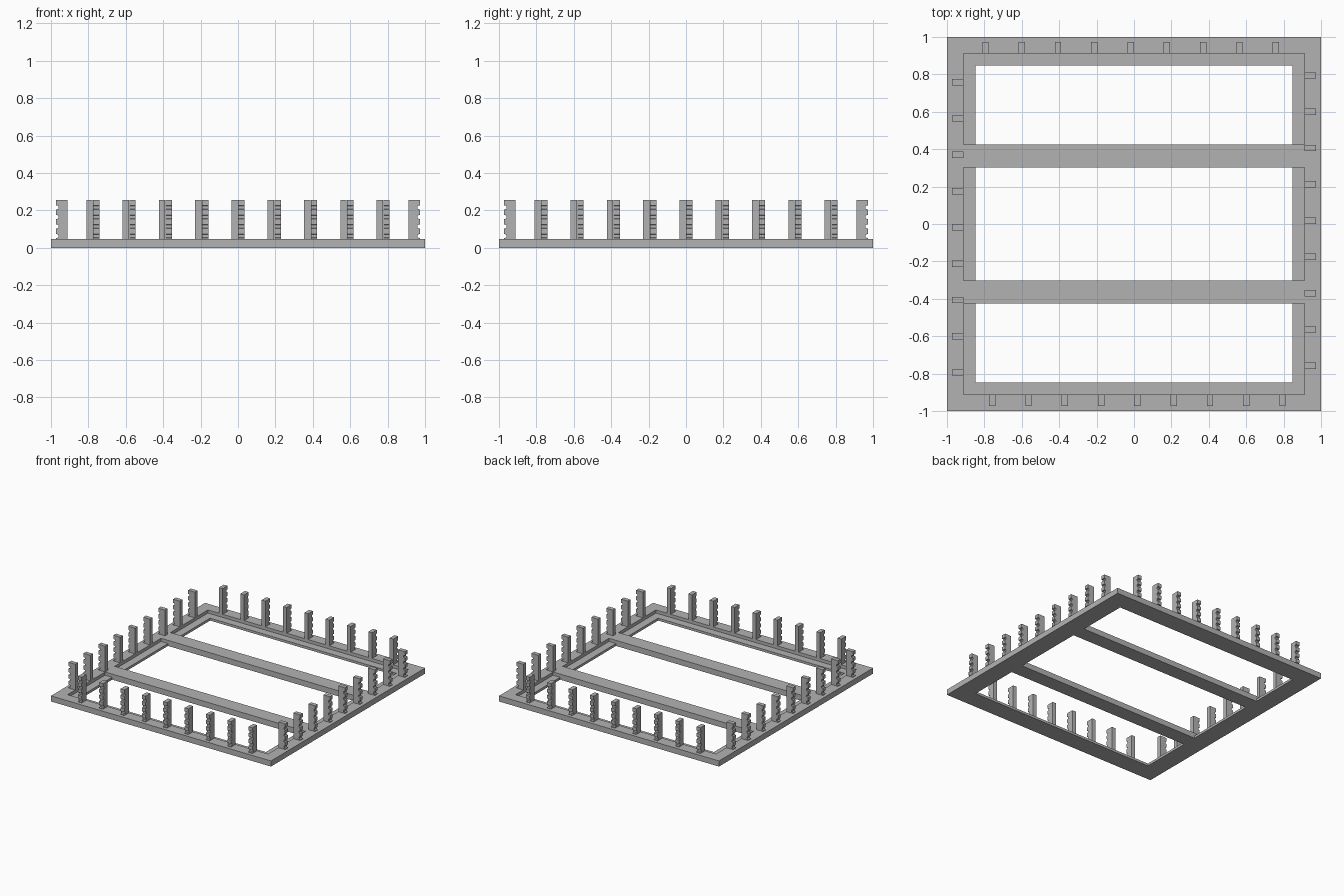
import bpy, bmesh, math
from mathutils import Matrix, Vector

cube = bpy.data.objects.get("Cube")
if cube:
    bpy.data.objects.remove(cube, do_unlink=True)

# Single grey finish
GREY = (0.45, 0.45, 0.45, 1.0)
grey = bpy.data.materials.new("plain_grey")
grey.use_nodes = True
grey.diffuse_color = GREY
grey.node_tree.nodes["Principled BSDF"].inputs["Base Color"].default_value = GREY

TOP, LEDGE, HOLE, RIM = 0.046, 0.02, 0.847, 0.911


def finish(bm, name):
    bmesh.ops.recalc_face_normals(bm, faces=bm.faces)
    mesh = bpy.data.meshes.new(name)
    bm.to_mesh(mesh)
    bm.free()
    mesh.materials.append(grey)
    return mesh


def place(mesh, name, matrix=Matrix()):
    obj = bpy.data.objects.new(name, mesh)
    obj.matrix_world = matrix
    bpy.context.collection.objects.link(obj)


def extrude_y(profile, width, name):
    """Prism with an x-z profile, centred on y = 0."""
    bm = bmesh.new()
    face = bm.faces.new([bm.verts.new((x, -width / 2, z)) for x, z in profile])
    moved = bmesh.ops.extrude_face_region(bm, geom=[face])["geom"]
    bmesh.ops.translate(bm, vec=(0, width, 0),
                        verts=[v for v in moved if isinstance(v, bmesh.types.BMVert)])
    return finish(bm, name)


# Square frame: stepped section swept around four corners
section = [(1, 0), (1, TOP), (RIM, TOP), (RIM, LEDGE), (HOLE, LEDGE), (HOLE, 0)]
corners = [(1, 1), (-1, 1), (-1, -1), (1, -1)]
bm = bmesh.new()
rings = [[bm.verts.new((sx * r, sy * r, z)) for r, z in section] for sx, sy in corners]
for k in range(4):
    a, b = rings[k], rings[(k + 1) % 4]
    for i in range(len(section)):
        j = (i + 1) % len(section)
        bm.faces.new((a[i], b[i], b[j], a[j]))
place(finish(bm, "frame"), "frame")

# Two crossbars resting on the ledge, flush with the rim
half = [(HOLE, 0), (HOLE, LEDGE), (RIM, LEDGE), (RIM, TOP)]
bar = extrude_y(half + [(-x, z) for x, z in reversed(half)], 0.123, "crossbar")
for name, side in (("front_crossbar", -1), ("back_crossbar", 1)):
    place(bar, name, Matrix.Translation((0, side * 0.3625, 0)))

# Post with four notches on its outer face
INNER, OUTER, POST_TOP = RIM, 0.972, 0.257
profile = [(INNER, POST_TOP), (INNER, TOP), (OUTER, TOP)]
for n in range(4):
    z = 0.063 + n * 0.051
    profile += [(OUTER, z - 0.011), (OUTER - 0.012, z - 0.008),
                (OUTER - 0.012, z + 0.008), (OUTER, z + 0.011)]
profile.append((OUTER, POST_TOP))
post = extrude_y(profile, 0.034, "post")

# Nine posts per side, the row repeated by quarter turns
for k, side in enumerate(("left", "back", "right", "front")):
    turn = Matrix.Rotation(k * math.pi / 2, 4, "Z")
    for n in range(9):
        shift = Vector((0, 0.018 + (n - 4) * 0.194, 0))
        place(post, f"{side}_post_{n + 1}", turn @ Matrix.Translation(shift))
